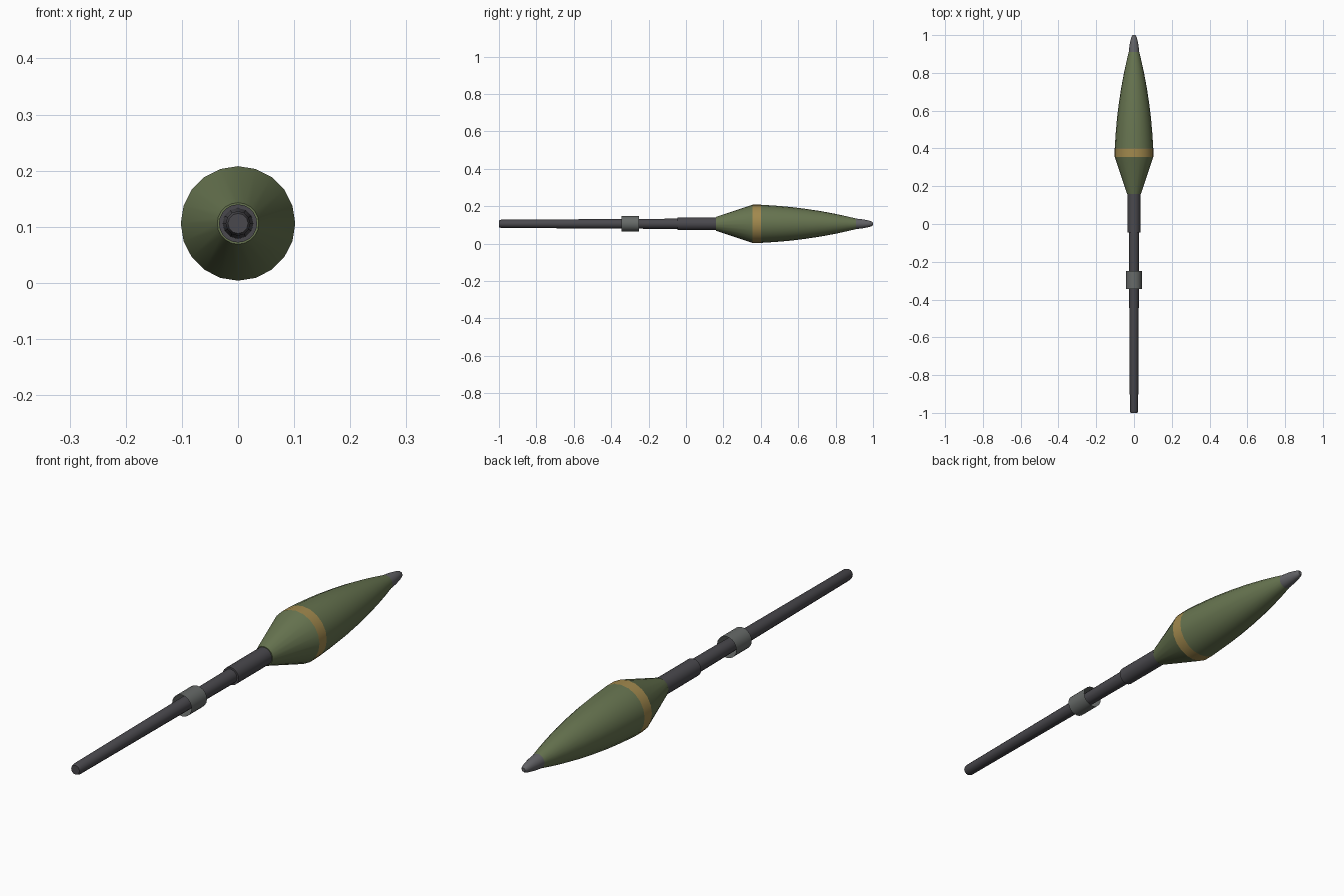
import bpy, bmesh, math

cube = bpy.data.objects.get("Cube")
if cube:
    bpy.data.objects.remove(cube, do_unlink=True)

AXIS_Z = 0.106  # height of the long axis


def material(name, rgb):
    mat = bpy.data.materials.new(name)
    mat.use_nodes = True
    mat.diffuse_color = (*rgb, 1)
    mat.node_tree.nodes["Principled BSDF"].inputs["Base Color"].default_value = (*rgb, 1)
    return mat


olive = material("olive green", (0.135, 0.175, 0.08))
gold = material("band gold", (0.36, 0.25, 0.075))
dark = material("dark metal", (0.068, 0.066, 0.075))
grey = material("collar grey", (0.135, 0.145, 0.14))
steel = material("nose grey", (0.125, 0.125, 0.135))


def lathe(name, profile, mat, sides=20, cap_rear=True, cap_front=True):
    """Turn a list of (y, radius) pairs around the long axis."""
    bm = bmesh.new()
    rings = []
    for y, r in profile:
        angles = [math.tau * i / sides for i in range(sides)]
        rings.append([bm.verts.new((r * math.cos(a), y, AXIS_Z + r * math.sin(a)))
                      for a in angles])
    for a, b in zip(rings, rings[1:]):
        for i in range(sides):
            j = (i + 1) % sides
            bm.faces.new((a[i], b[i], b[j], a[j]))
    if cap_rear:
        bm.faces.new(rings[0])
    if cap_front:
        bm.faces.new(rings[-1][::-1])
    # outward side: the quads above wind so that normals point away from the axis
    bm.normal_update()
    side = bm.faces[:][0] if bm.faces else None
    centre = side.calc_center_median()
    if side.normal.x * centre.x + side.normal.z * (centre.z - AXIS_Z) < 0:
        bmesh.ops.reverse_faces(bm, faces=bm.faces[:])
    if cap_rear and cap_front:
        bmesh.ops.recalc_face_normals(bm, faces=bm.faces[:])
    mesh = bpy.data.meshes.new(name)
    bm.to_mesh(mesh)
    bm.free()
    mesh.materials.append(mat)
    obj = bpy.data.objects.new(name, mesh)
    bpy.context.collection.objects.link(obj)
    bpy.ops.object.select_all(action='DESELECT')
    obj.select_set(True)
    bpy.context.view_layer.objects.active = obj
    bpy.ops.object.shade_smooth_by_angle(angle=math.radians(35))
    return obj


# Tail rod with chamfered end, and the sleeve that joins it to the body
lathe("tail_rod", [(-1, 0.018), (-0.988, 0.022), (-0.04, 0.0275)], dark, 12)
lathe("sleeve", [(-0.045, 0.034), (0.17, 0.034)], dark)

# Open thin collar around the rod
lathe("collar", [(-0.345, 0.0415), (-0.25, 0.0415)], grey, cap_rear=False, cap_front=False)

# Body: rear cone, painted band, curved fore part
lathe("rear_cone", [(0.16, 0.037), (0.355, 0.102)], olive)
lathe("band", [(0.355, 0.102), (0.4, 0.102)], gold)
lathe("fore_body", [(0.4, 0.102), (0.48, 0.097), (0.56, 0.09), (0.64, 0.08),
                    (0.72, 0.068), (0.8, 0.053), (0.86, 0.04), (0.91, 0.028)], olive)

# Rounded nose tip
lathe("nose", [(0.91, 0.028), (0.945, 0.024), (0.975, 0.018), (0.992, 0.013), (1, 0.007)], steel)
